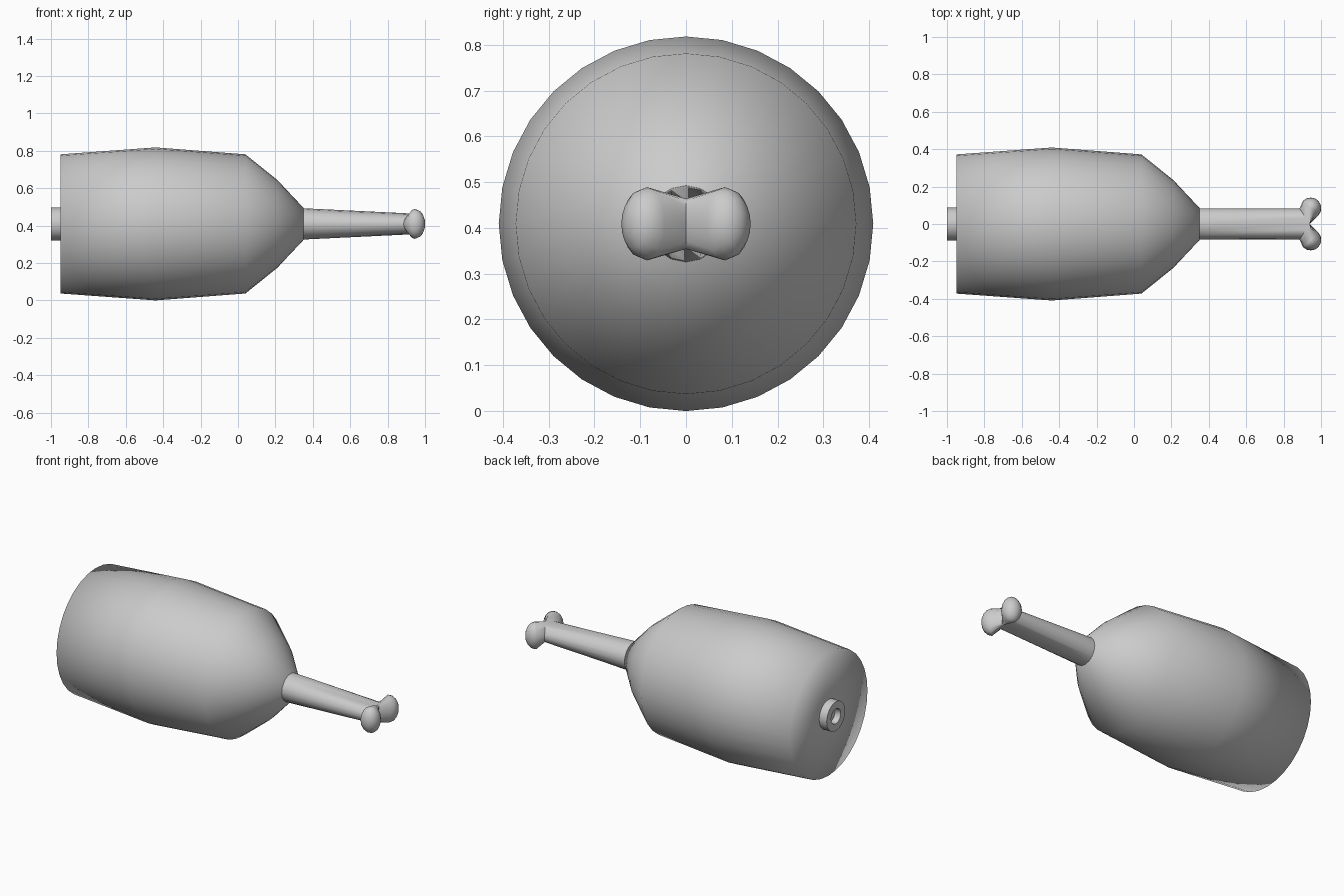
import bpy, bmesh, math
from mathutils import Vector

if "Cube" in bpy.data.objects:
    bpy.data.objects.remove(bpy.data.objects["Cube"])

CZ = 0.409
grey = bpy.data.materials.new("plain grey")
grey.diffuse_color = (0.6, 0.6, 0.6, 1)
grey.use_nodes = True
grey.node_tree.nodes["Principled BSDF"].inputs["Base Color"].default_value = grey.diffuse_color


def finish(bm, name, angle=None):
    bmesh.ops.remove_doubles(bm, verts=bm.verts, dist=0.0005)
    bmesh.ops.recalc_face_normals(bm, faces=bm.faces)
    mesh = bpy.data.meshes.new(name)
    bm.to_mesh(mesh)
    bm.free()
    mesh.materials.append(grey)
    obj = bpy.data.objects.new(name, mesh)
    bpy.context.collection.objects.link(obj)
    for p in mesh.polygons:
        p.use_smooth = True
    if angle:
        bpy.context.view_layer.objects.active = obj
        obj.select_set(True)
        bpy.ops.object.shade_smooth_by_angle(angle=math.radians(angle))
        obj.select_set(False)
    return obj


def loft(bm, rings):
    """Bridge successive closed rings of points with quads."""
    rows = [[bm.verts.new(p) for p in r] for r in rings]
    for a, b in zip(rows, rows[1:]):
        n = len(a)
        for i in range(n):
            j = (i + 1) % n
            bm.faces.new((a[i], a[j], b[j], b[i]))
    return rows


def circle(x, r, n=32):
    return [(x, r * math.sin(2 * math.pi * i / n),
             CZ + r * math.cos(2 * math.pi * i / n)) for i in range(n)]


# Barrel-shaped meat, with a flat cut end
bm = bmesh.new()
profile = [(-0.95, 0.08), (-0.95, 0.372), (-0.44, 0.409), (0.04, 0.372),
           (0.21, 0.235), (0.35, 0.086)]
rows = loft(bm, [circle(x, r) for x, r in profile])
bm.faces.new(rows[-1])
finish(bm, "meat")

# Short bone stub with a hollow centre on the cut end
bm = bmesh.new()
rows = loft(bm, [circle(x, r) for x, r in
                 [(-0.94, 0.088), (-1.0, 0.088), (-1.0, 0.045), (-0.965, 0.04)]])
bm.faces.new(rows[-1])
finish(bm, "bone_stub", 40)

# Bone shaft: round at the meat, flattened and pointed at the fork
RY, RZ, N = 0.082, 0.055, 16


def fork_x(y):
    return 0.885 + 0.055 * (1 - abs(y) / RY)


bm = bmesh.new()
start, end = [], []
for i in range(N):
    s, c = math.sin(2 * math.pi * i / N), math.cos(2 * math.pi * i / N)
    start.append((0.34, 0.084 * s, CZ + 0.084 * c))
    end.append((fork_x(RY * s), RY * s, CZ + RZ * c))
loft(bm, [start, end])

# Two rounded knobs branching from the split end of the shaft
for side in (1, -1):
    root = []
    for i in range(N):
        t = 2 * math.pi * i / N
        y = RY * max(0.0, math.sin(t)) if i < N // 2 else 0.0
        root.append((fork_x(y), side * y, CZ + RZ * math.cos(t)))
    rings = [root]
    across = Vector((-0.72, 0.69))
    along = Vector((0.69, 0.72))
    centre = Vector((0.945, 0.085))
    for lift in (0, 25, 48, 70):
        k, d = math.cos(math.radians(lift)), math.sin(math.radians(lift)) * 0.056
        ring = []
        for i in range(N):
            t = 2 * math.pi * i / N
            p = centre + along * d + across * (0.057 * k * math.sin(t))
            ring.append((p.x, side * p.y, CZ + 0.08 * k * math.cos(t)))
        rings.append(ring)
    rows = loft(bm, rings)
    tip = centre + along * 0.056
    v = bm.verts.new((tip.x, side * tip.y, CZ))
    for i in range(N):
        bm.faces.new((rows[-1][i], rows[-1][(i + 1) % N], v))
finish(bm, "bone", 50)
